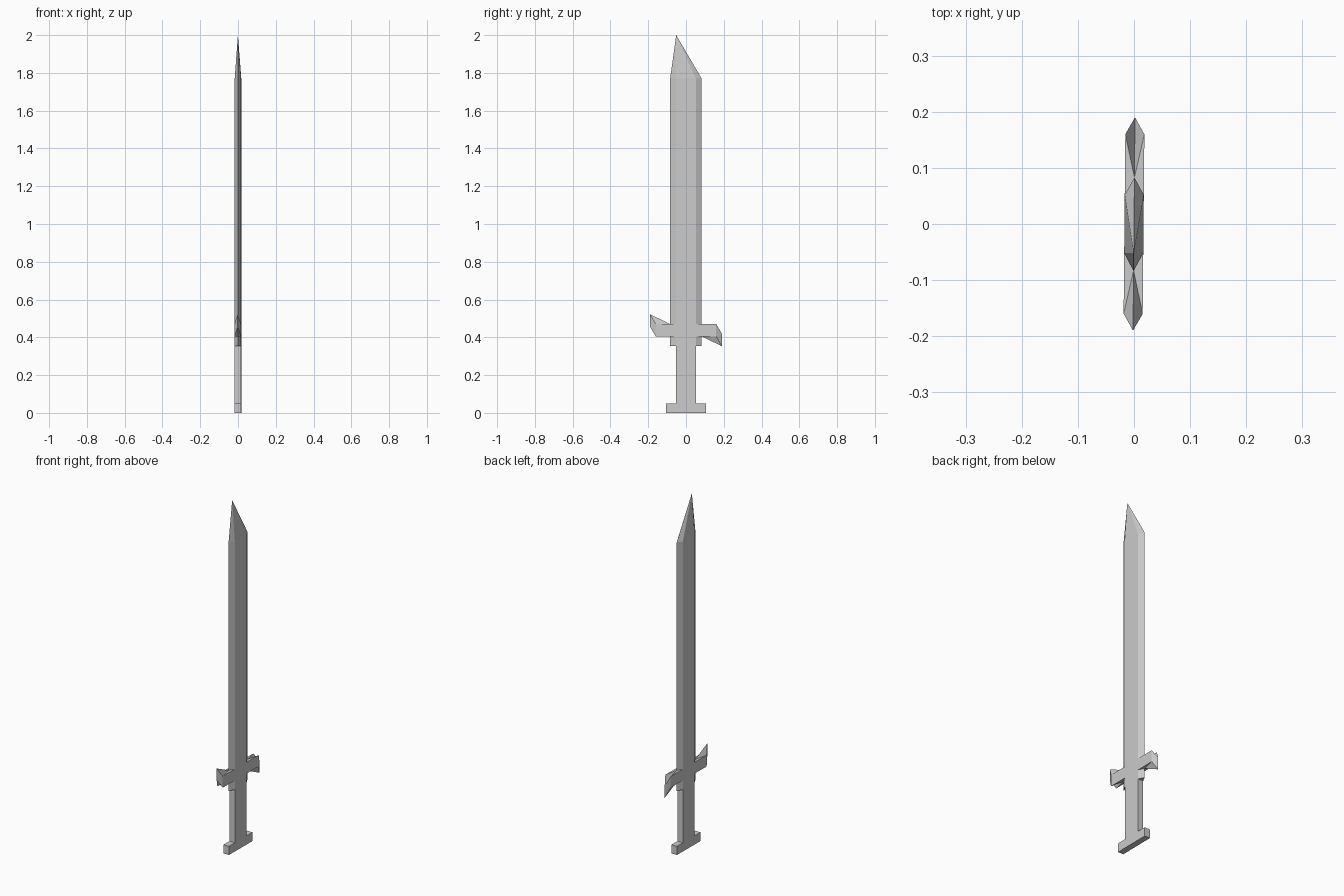
import bpy, bmesh
from mathutils import Matrix

if "Cube" in bpy.data.objects:
    bpy.data.objects.remove(bpy.data.objects["Cube"])

T = 0.017                              # half thickness
TWIST = Matrix.Rotation(-0.0094, 4, 'Z')  # the sword sits very slightly turned


def make(name, verts, faces):
    mesh = bpy.data.meshes.new(name)
    mesh.from_pydata(verts, [], faces)
    bm = bmesh.new()
    bm.from_mesh(mesh)
    bmesh.ops.recalc_face_normals(bm, faces=bm.faces)
    bm.to_mesh(mesh)
    bm.free()
    mesh.transform(TWIST)
    obj = bpy.data.objects.new(name, mesh)
    bpy.context.collection.objects.link(obj)
    return obj


# blade: six-sided section, running up to an offset point
section = [(0, -0.084), (T, -0.052), (T, 0.052), (0, 0.083), (-T, 0.052), (-T, -0.052)]
verts = [(x, y, z) for z in (0.353, 1.77) for x, y in section] + [(0, -0.052, 2.0)]
faces = [(5, 0, 1), (2, 3, 4)]         # bottoms of the two cutting edges
for i in range(6):
    j = (i + 1) % 6
    faces += [(i, j, j + 6, i + 6), (i + 6, j + 6, 12)]
make("blade", verts, faces)

# grip and pommel: one T-shaped profile, open where it meets the blade
prof = [(0.052, 0.353), (0.052, 0.05), (0.105, 0.05), (0.105, 0),
        (-0.105, 0), (-0.105, 0.05), (-0.052, 0.05), (-0.052, 0.353)]
n = len(prof)
verts = [(x, y, z) for x in (T, -T) for y, z in prof]
faces = [tuple(range(n)), tuple(range(n, 2 * n))]
faces += [(i, i + 1, i + 1 + n, i + n) for i in range(n - 1)]
make("grip_and_pommel", verts, faces)

# crossguard arms: pointed end swept down, with a ridge below and a groove above
Z0, Z1 = 0.405, 0.47
verts = []
for z, tip in ((Z1, 0.42), (Z0, 0.353)):
    verts += [(T, 0.052, z), (-T, 0.052, z), (T, 0.16, z), (-T, 0.16, z),
              (0, 0.083, z), (0, 0.19, tip)]
faces = []
for k in (0, 6):
    faces += [tuple(v + k for v in f) for f in
              ((0, 1, 4), (0, 4, 2), (1, 3, 4), (2, 4, 5), (3, 5, 4))]
faces += [(0, 2, 8, 6), (1, 3, 9, 7), (2, 5, 11, 8), (3, 5, 11, 9)]
make("guard_arm_back", verts, faces)
# the opposite arm is the same shape turned half a turn about x
make("guard_arm_front", [(x, -y, Z0 + Z1 - z) for x, y, z in verts], faces)
